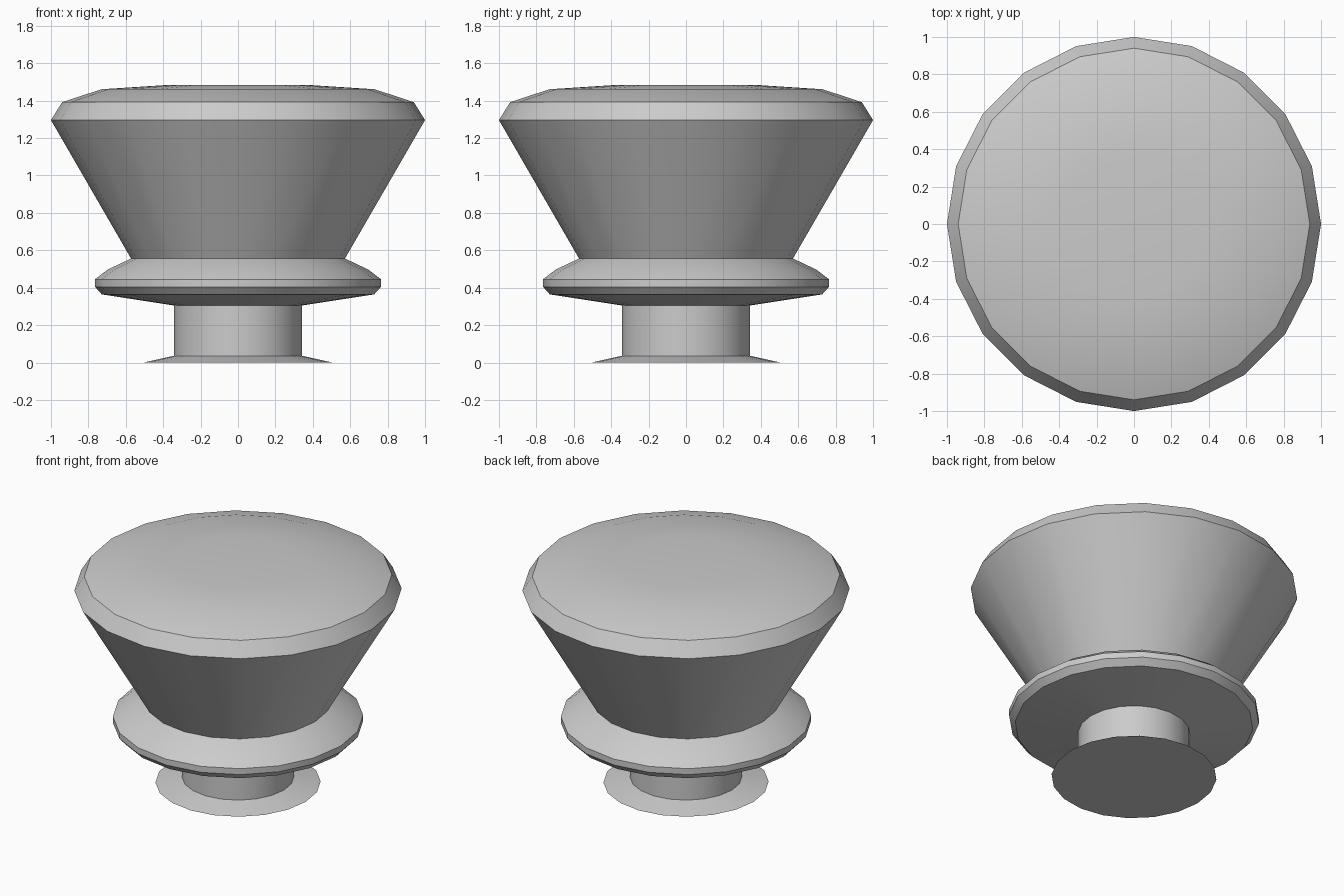
import bpy, bmesh
from math import cos, sin, tau, radians

if "Cube" in bpy.data.objects:
    bpy.data.objects.remove(bpy.data.objects["Cube"])

SIDES = 20

# Outline of the knob as (radius, height), bottom to top
foot = [(0.505, 0.0), (0.343, 0.036)]
collar = [(0.343, 0.305), (0.728, 0.364), (0.765, 0.405), (0.765, 0.445), (0.696, 0.497)]
head = [(0.572, 0.556), (1.0, 1.296), (0.94, 1.392)]
dome = [(0.73, 1.461), (0.39, 1.483)]


def lathe(name, profile):
    """Revolve an outline around z, closing it with a fan at the top and a flat base."""
    bm = bmesh.new()
    rings = [[bm.verts.new((r * cos(tau * i / SIDES), r * sin(tau * i / SIDES), z))
              for i in range(SIDES)] for r, z in profile]
    for low, high in zip(rings, rings[1:]):
        for i in range(SIDES):
            j = (i + 1) % SIDES
            bm.faces.new((low[i], low[j], high[j], high[i]))
    bm.faces.new(rings[0][::-1])
    bm.faces.new(rings[-1])
    mesh = bpy.data.meshes.new(name)
    bm.to_mesh(mesh)
    bm.free()
    obj = bpy.data.objects.new(name, mesh)
    bpy.context.collection.objects.link(obj)
    bpy.ops.object.select_all(action='DESELECT')
    obj.select_set(True)
    bpy.context.view_layer.objects.active = obj
    bpy.ops.object.shade_smooth_by_angle(angle=radians(30))
    return obj


# One turned piece: foot, stem, collar, flared head and domed top
lathe("turned_knob", foot + collar + head + dome)
